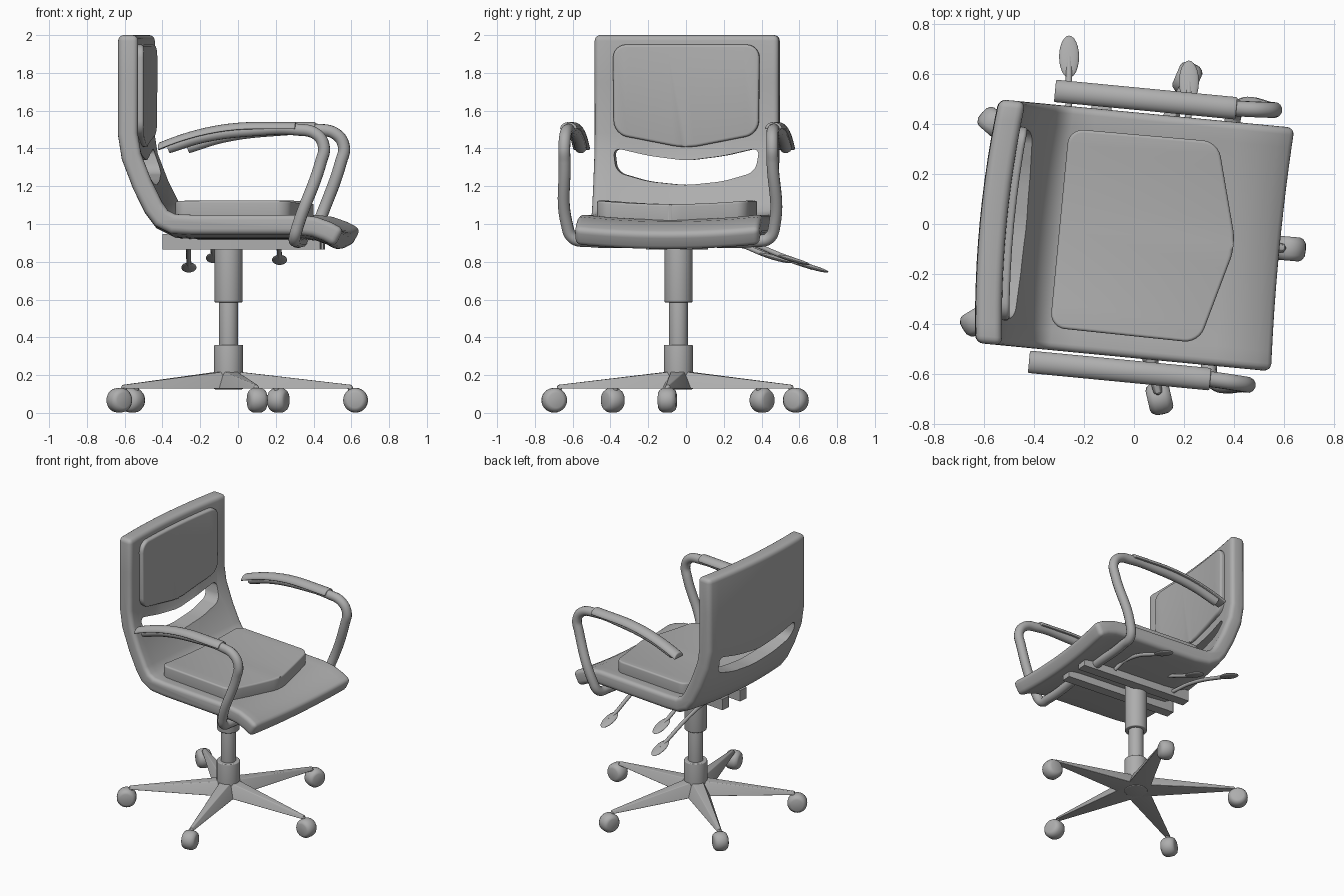
import bpy, bmesh, math
from mathutils import Matrix, Vector

if "Cube" in bpy.data.objects:
    bpy.data.objects.remove(bpy.data.objects["Cube"])

GREY = (0.42, 0.42, 0.42, 1)
mat = bpy.data.materials.new("plain grey")
mat.use_nodes = True
mat.diffuse_color = GREY
mat.node_tree.nodes["Principled BSDF"].inputs["Base Color"].default_value = GREY

# the column stands off-centre; the seat is swivelled about it
COLUMN = Matrix.Translation((-0.05, -0.04, 0))
SEAT = COLUMN @ Matrix.Rotation(math.radians(-5.5), 4, "Z")


def new_object(name, data):
    ob = bpy.data.objects.new(name, data)
    bpy.context.collection.objects.link(ob)
    return ob


def from_bmesh(name, bm):
    bmesh.ops.recalc_face_normals(bm, faces=bm.faces)
    mesh = bpy.data.meshes.new(name)
    bm.to_mesh(mesh)
    bm.free()
    return new_object(name, mesh)


def finish(ob, matrix, bevel=0, cutter=None, angle=40):
    """Bake bevel, cut-out or curve into a smooth-shaded mesh and place it."""
    if bevel:
        mod = ob.modifiers.new("soft edge", "BEVEL")
        mod.width, mod.segments = bevel, 4
        mod.limit_method, mod.angle_limit = "ANGLE", math.radians(40)
    if cutter:
        mod = ob.modifiers.new("opening", "BOOLEAN")
        mod.operation, mod.object, mod.solver = "DIFFERENCE", cutter, "EXACT"
    deps = bpy.context.evaluated_depsgraph_get()
    mesh = bpy.data.meshes.new_from_object(ob.evaluated_get(deps))
    name = ob.name
    bpy.data.objects.remove(ob)
    if cutter:
        bpy.data.objects.remove(cutter)
    mesh.materials.clear()
    mesh.materials.append(mat)
    mesh.shade_smooth()
    mesh.set_sharp_from_angle(angle=math.radians(angle))
    ob = new_object(name, mesh)
    ob.matrix_world = matrix
    return ob


def loft(name, rings):
    """Skin closed rings of equal length and cap both ends."""
    bm = bmesh.new()
    rows = [[bm.verts.new(p) for p in ring] for ring in rings]
    n = len(rows[0])
    for a, b in zip(rows, rows[1:]):
        for i in range(n):
            bm.faces.new((a[i], a[(i + 1) % n], b[(i + 1) % n], b[i]))
    bm.faces.new(rows[0])
    bm.faces.new(rows[-1][::-1])
    return from_bmesh(name, bm)


def bow(y):
    return 0.03 * (1 - (y / 0.5) ** 2)


def plate(name, outline, direction, radius, curved=True):
    """Rounded outline extruded along a direction, bowed like the shell."""
    bm = bmesh.new()
    bm.faces.new([bm.verts.new(p) for p in outline])
    bmesh.ops.bevel(bm, geom=bm.verts[:], offset=radius, segments=6,
                    profile=0.5, affect="VERTICES")
    res = bmesh.ops.extrude_face_region(bm, geom=bm.faces[:])
    moved = [v for v in res["geom"] if isinstance(v, bmesh.types.BMVert)]
    bmesh.ops.translate(bm, verts=moved, vec=direction)
    if curved:
        for i in range(-3, 4):
            bmesh.ops.bisect_plane(bm, geom=bm.verts[:] + bm.edges[:] + bm.faces[:],
                                   plane_co=(0, i * 0.1, 0), plane_no=(0, 1, 0))
        down = -Vector(direction).normalized()
        for v in bm.verts:
            v.co += down * bow(v.co.y)
    return from_bmesh(name, bm)


def tube(name, points, radius, matrix):
    cu = bpy.data.curves.new(name, "CURVE")
    cu.dimensions = "3D"
    cu.bevel_depth, cu.bevel_resolution, cu.use_fill_caps = radius, 4, True
    sp = cu.splines.new("BEZIER")
    sp.bezier_points.add(len(points) - 1)
    for bp, p in zip(sp.bezier_points, points):
        bp.co = p
        bp.handle_left_type = bp.handle_right_type = "AUTO"
    return finish(new_object(name, cu), matrix)


def cylinder(name, radius, low, high):
    rings = [[(radius * math.cos(a * math.tau / 32), radius * math.sin(a * math.tau / 32), z)
              for a in range(32)] for z in (low, high)]
    return finish(loft(name, rings), COLUMN, bevel=0.006)


# one-piece seat and back shell, swept across the width
path = [Vector(p) for p in ((-0.485, 2.0), (-0.485, 1.75), (-0.487, 1.48), (-0.468, 1.36),
        (-0.41, 1.21), (-0.35, 1.09), (-0.31, 1.035), (-0.25, 1.005), (-0.15, 1.0),
        (0.15, 1.0), (0.42, 1.0), (0.5, 0.99), (0.57, 0.965), (0.635, 0.93))]
normals = []
for i in range(len(path)):
    t = (path[min(i + 1, len(path) - 1)] - path[max(i - 1, 0)]).normalized()
    normals.append(Vector((-t.y, t.x)))       # points to the sitter
rings = []
for i in range(13):
    y = -0.49 + 0.98 * i / 12
    inner = [p + n * (0.053 - bow(y)) for p, n in zip(path, normals)]
    outer = [p - n * (0.053 + bow(y)) for p, n in zip(path, normals)]
    rings.append([(p.x, y, p.y) for p in inner + outer[::-1]])
slot = [(-0.9, y, 1.335 + 0.07 * abs(y / 0.39) ** 1.5) for y in (-0.39, -0.2, 0, 0.2, 0.39)]
slot += [(-0.9, y, 1.205 + 0.07 * (y / 0.37) ** 2) for y in (0.37, 0.2, 0, -0.2, -0.37)]
cutter = plate("slot_cutter", slot, (0.8, 0, 0), 0.045, curved=False)
finish(loft("seat_shell", rings), SEAT, bevel=0.03, cutter=cutter)

# cushions
back = [(-0.48, -0.39, 1.95), (-0.48, 0.39, 1.95), (-0.48, 0.385, 1.475),
        (-0.48, 0.0, 1.4), (-0.48, -0.385, 1.475)]
finish(plate("back_cushion", back, (0.078, 0, 0), 0.07), SEAT, bevel=0.025)
seat = [(-0.25, -0.4, 1.03), (0.35, -0.405, 1.03), (0.46, 0, 1.03),
        (0.35, 0.405, 1.03), (-0.25, 0.4, 1.03)]
finish(plate("seat_cushion", seat, (0, 0, 0.105), 0.06), SEAT, bevel=0.025)

# armrests and the rails below the seat
for side, s in (("left", 1), ("right", -1)):
    frame = [(0.40, 0.1, 0.91), (0.40, 0.44, 0.91), (0.402, 0.52, 0.925), (0.425, 0.553, 1.0),
             (0.545, 0.553, 1.33), (0.56, 0.553, 1.41), (0.52, 0.55, 1.475),
             (0.41, 0.545, 1.5), (0.2, 0.545, 1.497), (-0.08, 0.545, 1.462), (-0.27, 0.545, 1.405)]
    tube(side + "_arm_frame", [(x, y * s, z) for x, y, z in frame], 0.032, SEAT)
    rings = []
    for i in range(15):
        x = -0.32 + 0.73 * i / 14
        z = 1.502 - 0.41 * max(0, 0.2 - x) ** 2
        rings.append([(x, 0.545 * s + 0.046 * math.cos(a * math.pi / 10),
                       z + 0.038 * math.sin(a * math.pi / 10)) for a in range(11)])
    finish(loft(side + "_arm_pad", rings), SEAT, bevel=0.006)
    rail = [(x, s * 0.09 + w, 0.866) for x, w in
            ((-0.34, -0.035), (0.5, -0.035), (0.5, 0.035), (-0.34, 0.035))]
    finish(plate(side + "_seat_rail", rail, (0, 0, 0.08), 0.004, curved=False), SEAT)

# adjustment levers with oval paddles
for name, x, y, z in (("rear", -0.26, 0.67, 0.77), ("middle", -0.13, 0.47, 0.82),
                      ("front", 0.22, 0.57, 0.81)):
    tip = Vector((x, y, z))
    root = Vector((x + 0.01, 0.08, 0.9))
    knee = Vector((x, y - 0.4, z + 0.12))
    tube(name + "_lever", [root, knee, tip], 0.013, Matrix())
    bm = bmesh.new()
    bmesh.ops.create_uvsphere(bm, u_segments=24, v_segments=12, radius=1)
    bmesh.ops.scale(bm, vec=(0.04, 0.088, 0.012), verts=bm.verts)
    tilt = Matrix.Rotation(math.radians(-16), 4, "X")
    finish(from_bmesh(name + "_paddle", bm), Matrix.Translation(tip) @ tilt)

# column
cylinder("upper_column", 0.074, 0.585, 0.93)
cylinder("gas_lift", 0.05, 0.3, 0.62)
cylinder("base_hub", 0.077, 0.125, 0.36)

# five tapered legs with casters
for k in range(5):
    turn = COLUMN @ Matrix.Rotation(math.radians(-77 + 72 * k), 4, "Z")
    rings = [[(r, -w, 0.128), (r, w, 0.128), (r, w * 0.45, top), (r, -w * 0.45, top)]
             for r, w, top in ((0, 0.085, 0.225), (0.06, 0.08, 0.217), (0.655, 0.018, 0.148))]
    finish(loft("base_leg_%d" % (k + 1), rings), turn, bevel=0.004)
    tube("caster_stem_%d" % (k + 1), [(0.645, 0, 0.14), (0.66, 0, 0.07)], 0.014, turn)
    rings = [[(0.675 + r * math.cos(a * math.tau / 28), y, 0.067 + r * math.sin(a * math.tau / 28))
              for a in range(28)] for y, r in ((-0.048, 0.04), (-0.042, 0.053), (-0.025, 0.064),
              (0, 0.066), (0.025, 0.064), (0.042, 0.053), (0.048, 0.04))]
    finish(loft("caster_%d" % (k + 1), rings), turn, angle=60)
